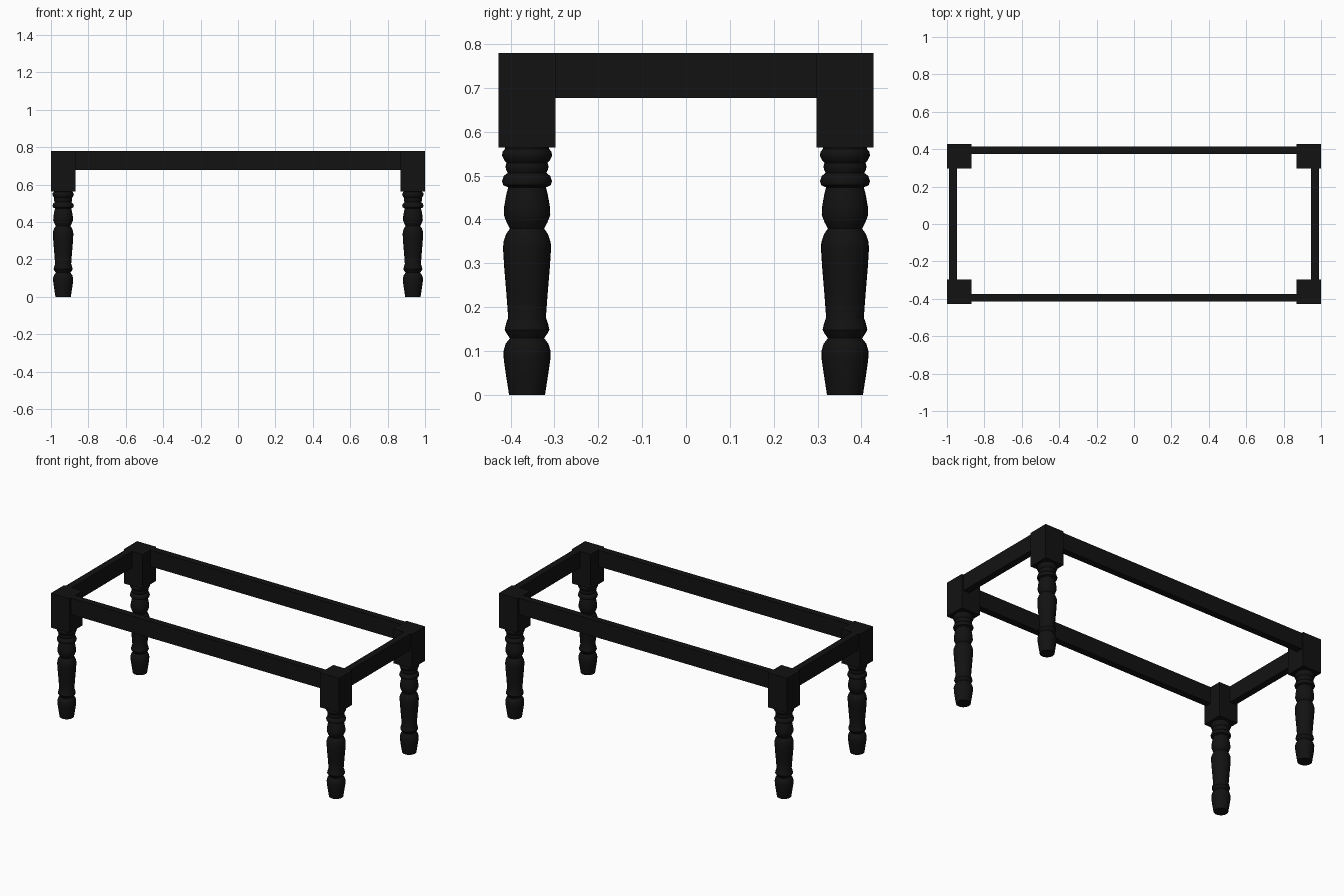
import bpy, bmesh, math

if "Cube" in bpy.data.objects:
    bpy.data.objects.remove(bpy.data.objects["Cube"])

LEG_X, LEG_Y = 0.935, 0.3625      # leg centres
BLOCK = 0.13                      # square block width
TOP, RAIL_Z, BLOCK_Z = 0.78, 0.677, 0.564

black = bpy.data.materials.new("black_paint")
black.diffuse_color = (0.006, 0.006, 0.006, 1)
black.use_nodes = True
black.node_tree.nodes["Principled BSDF"].inputs["Base Color"].default_value = black.diffuse_color

# Turned leg outline: (radius, height) from foot to block
PROFILE = [(0.041, 0), (0.048, 0.045), (0.053, 0.08), (0.0535, 0.1), (0.049, 0.116),
           (0.039, 0.129), (0.046, 0.139), (0.051, 0.148), (0.048, 0.162), (0.043, 0.176),
           (0.047, 0.23), (0.052, 0.29), (0.0545, 0.33), (0.054, 0.348), (0.048, 0.366),
           (0.039, 0.379), (0.046, 0.392), (0.053, 0.41), (0.052, 0.43), (0.047, 0.458),
           (0.043, 0.473), (0.054, 0.478), (0.057, 0.487), (0.053, 0.499), (0.044, 0.506),
           (0.048, 0.514), (0.049, 0.521), (0.047, 0.529), (0.052, 0.535), (0.057, 0.545),
           (0.056, 0.554), (0.050, 0.561), (0.050, BLOCK_Z)]


def box(name, x, y, z0, z1, sx, sy):
    bpy.ops.mesh.primitive_cube_add(size=1, location=(x, y, (z0 + z1) / 2))
    ob = bpy.context.object
    ob.name = name
    ob.scale = (sx, sy, z1 - z0)
    bpy.ops.object.transform_apply(location=False, rotation=False, scale=True)
    ob.data.materials.append(black)
    return ob


def turned_leg(name, x, y, sides=32):
    bm = bmesh.new()
    rings = [[bm.verts.new((r * math.cos(2 * math.pi * i / sides),
                            r * math.sin(2 * math.pi * i / sides), z))
              for i in range(sides)] for r, z in PROFILE]
    for a, b in zip(rings, rings[1:]):
        for i in range(sides):
            j = (i + 1) % sides
            bm.faces.new((a[i], a[j], b[j], b[i]))
    bm.faces.new(rings[0][::-1])
    bm.faces.new(rings[-1])
    mesh = bpy.data.meshes.new(name)
    bm.to_mesh(mesh)
    bm.free()
    mesh.materials.append(black)
    ob = bpy.data.objects.new(name, mesh)
    ob.location = (x, y, 0)
    bpy.context.collection.objects.link(ob)
    bpy.ops.object.select_all(action='DESELECT')
    ob.select_set(True)
    bpy.context.view_layer.objects.active = ob
    bpy.ops.object.shade_smooth_by_angle(angle=math.radians(40))


# Four corner legs with square blocks
for sx, side in ((-1, "left"), (1, "right")):
    for sy, end in ((-1, "front"), (1, "back")):
        turned_leg(f"{end}_{side}_leg", sx * LEG_X, sy * LEG_Y)
        box(f"{end}_{side}_block", sx * LEG_X, sy * LEG_Y, BLOCK_Z, TOP, BLOCK, BLOCK)

# Apron rails between the blocks
for s, end, side in ((-1, "front", "left"), (1, "back", "right")):
    box(f"{end}_rail", 0, s * 0.394, RAIL_Z, TOP, 2 * LEG_X - BLOCK, 0.042)
    box(f"{side}_rail", s * 0.967, 0, RAIL_Z, TOP, 0.042, 2 * LEG_Y - BLOCK)
